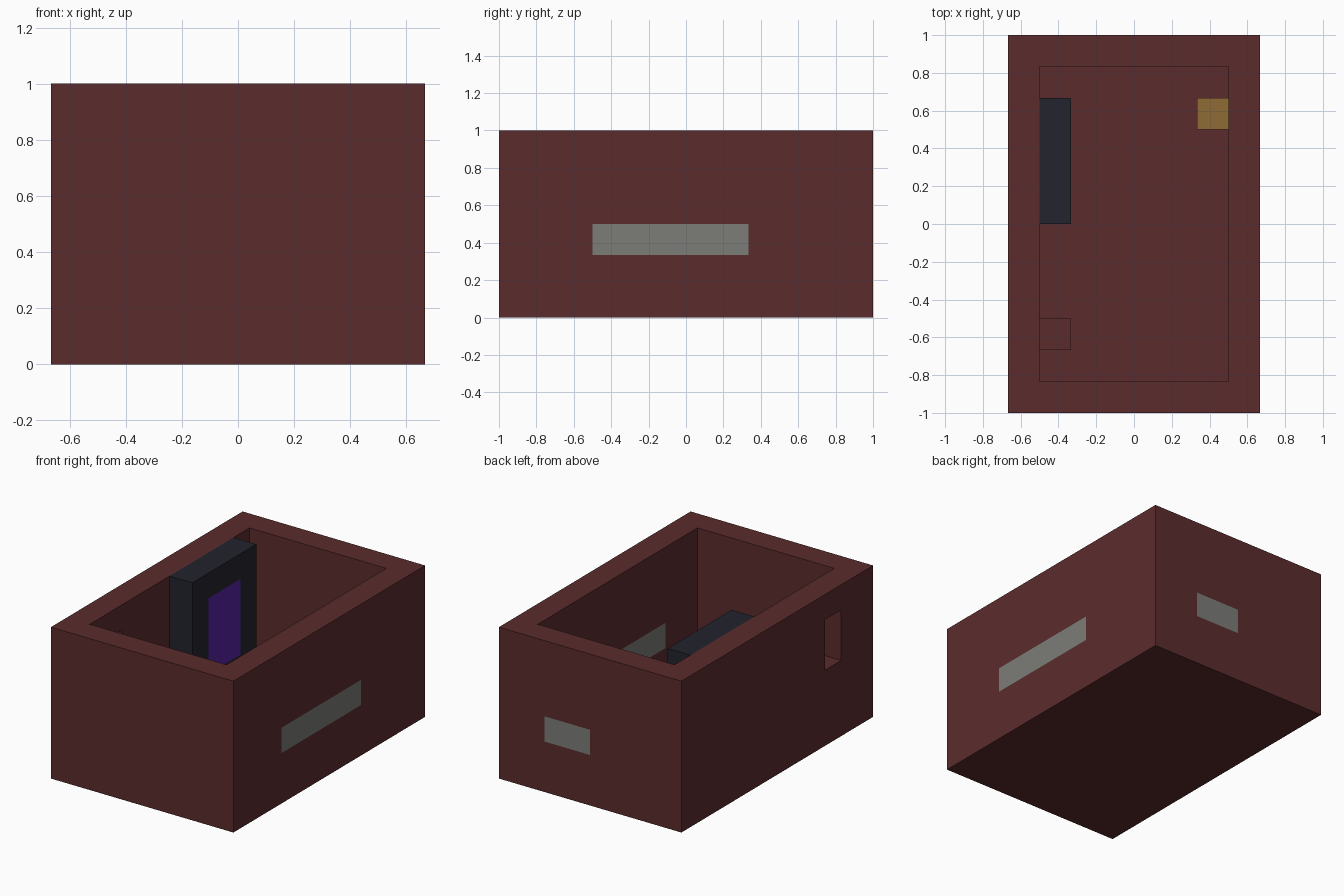
import bpy
import bmesh
from mathutils import Vector

cube = bpy.data.objects.get("Cube")
if cube:
    bpy.data.objects.remove(cube, do_unlink=True)

UNIT = 1 / 6  # one building block


def material(name, color):
    m = bpy.data.materials.new(name)
    m.use_nodes = True
    rgba = (*color, 1)
    m.diffuse_color = rgba
    bsdf = m.node_tree.nodes["Principled BSDF"]
    bsdf.inputs["Base Color"].default_value = rgba
    bsdf.inputs["Roughness"].default_value = 0.9
    return m


BRICK = material("dark red brick", (0.105, 0.025, 0.026))
GLASS = material("grey glass", (0.2, 0.207, 0.19))
STONE = material("black stone", (0.016, 0.017, 0.026))
PURPLE = material("purple glow", (0.09, 0.016, 0.36))
GOLD = material("golden wood", (0.275, 0.15, 0.037))


def block(name, low, high, mat=None):
    """Box between two corners given in block units."""
    low, high = Vector(low) * UNIT, Vector(high) * UNIT
    bm = bmesh.new()
    bmesh.ops.create_cube(bm, size=1)
    bmesh.ops.scale(bm, vec=high - low, verts=bm.verts)
    bmesh.ops.translate(bm, vec=(low + high) / 2, verts=bm.verts)
    mesh = bpy.data.meshes.new(name)
    bm.to_mesh(mesh)
    bm.free()
    if mat:
        mesh.materials.append(mat)
    ob = bpy.data.objects.new(name, mesh)
    bpy.context.collection.objects.link(ob)
    return ob


def cut(target, low, high):
    """Subtract a box from the target and discard the cutter."""
    cutter = block("cutter", low, high)
    cutter.hide_render = True
    mod = target.modifiers.new("cut", "BOOLEAN")
    mod.operation = "DIFFERENCE"
    mod.solver = "EXACT"
    mod.object = cutter
    bpy.context.view_layer.objects.active = target
    bpy.ops.object.modifier_apply(modifier=mod.name)
    bpy.data.objects.remove(cutter, do_unlink=True)


# Open-topped brick room with a floor one block thick
room = block("brick_room", (-4, -6, 0), (4, 6, 6), BRICK)
cut(room, (-3, -5, 1), (3, 5, 7))

# Raised doorway, with a step inside
cut(room, (-5, -4, 3), (-2.5, -3, 5))
block("door_step", (-3, -4, 1), (-2, -3, 2), BRICK)

# Window openings, filled flush with glass
cut(room, (2.5, -3, 2), (5, 2, 3))
cut(room, (0, 4.5, 2), (2, 7, 3))
block("side_window", (3, -3, 2), (4, 2, 3), GLASS)
block("back_window", (0, 5, 2), (2, 6, 3), GLASS)

# Stone gateway standing against the wall, with its glowing panel
gate = block("gateway_frame", (-3, 0, 1), (-2, 4, 6), STONE)
cut(gate, (-4, 1, 2), (-1, 3, 5))
block("gateway_panel", (-3, 1, 2), (-2, 3, 5), PURPLE)

# Wooden storage box
block("storage_box", (2, 3, 1), (3, 4, 2), GOLD)
